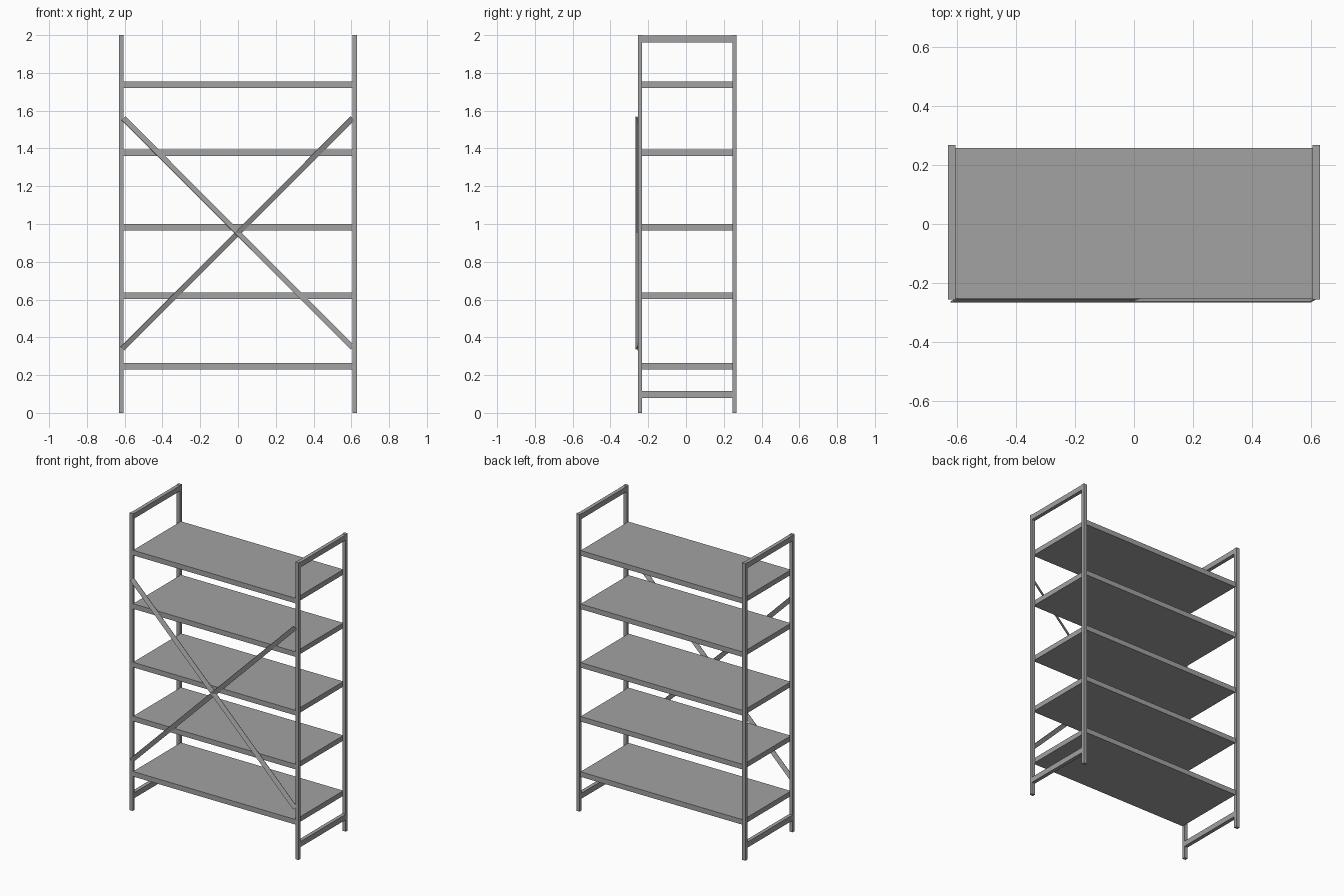
import bpy
import math
from mathutils import Matrix, Vector

cube = bpy.data.objects.get("Cube")
if cube:
    bpy.data.objects.remove(cube, do_unlink=True)

# Single steel grey
steel = bpy.data.materials.new("steel_grey")
steel.use_nodes = True
grey = (0.36, 0.36, 0.36, 1)
steel.diffuse_color = grey
steel.node_tree.nodes["Principled BSDF"].inputs["Base Color"].default_value = grey


def box(name, low, high):
    """Box between two opposite corners."""
    low, high = Vector(low), Vector(high)
    bpy.ops.mesh.primitive_cube_add(size=1)
    obj = bpy.context.object
    obj.name = name
    obj.data.transform(Matrix.Translation((low + high) / 2)
                       @ Matrix.Diagonal((*(high - low), 1)))
    obj.data.materials.append(steel)
    return obj


INNER, OUTER = 0.605, 0.63
FRONT, BACK = -0.255, 0.267
POST = 0.021

# End frames: two posts joined by a foot rail and a top rail
for side, x0, x1 in (("right", -OUTER, -INNER), ("left", INNER, OUTER)):
    box(f"{side}_front_post", (x0, FRONT, 0), (x1, FRONT + POST, 2))
    box(f"{side}_back_post", (x0, BACK - POST, 0), (x1, BACK, 2))
    for rail, z0, z1 in (("foot", 0.08, 0.117), ("top", 1.962, 1.997)):
        box(f"{side}_{rail}_rail", (x0, FRONT + POST, z0), (x1, BACK - POST, z1))

# Shelves, given by the height of the top surface
for i, top in enumerate((0.265, 0.637, 1.0, 1.394, 1.754)):
    box(f"shelf_{i + 1}", (-INNER, -0.252, top - 0.034), (INNER, 0.257, top))


# Diagonal braces: thin flat bars, twisted slightly about their length
def brace(name, start, end, twist):
    start, end = Vector(start), Vector(end)
    run = end - start
    half = run.length / 2
    obj = box(name, (-half, -0.002, -0.015), (half, 0.002, 0.015))
    slope = math.atan2(run.z, run.x)
    obj.data.transform(Matrix.Translation((start + end) / 2)
                       @ Matrix.Rotation(-slope, 4, "Y")
                       @ Matrix.Rotation(math.radians(twist), 4, "X"))


brace("rising_brace", (-0.612, -0.259, 0.34), (0.607, -0.259, 1.56), 22)
brace("falling_brace", (-0.607, -0.259, 1.56), (0.607, -0.259, 0.345), -22)
